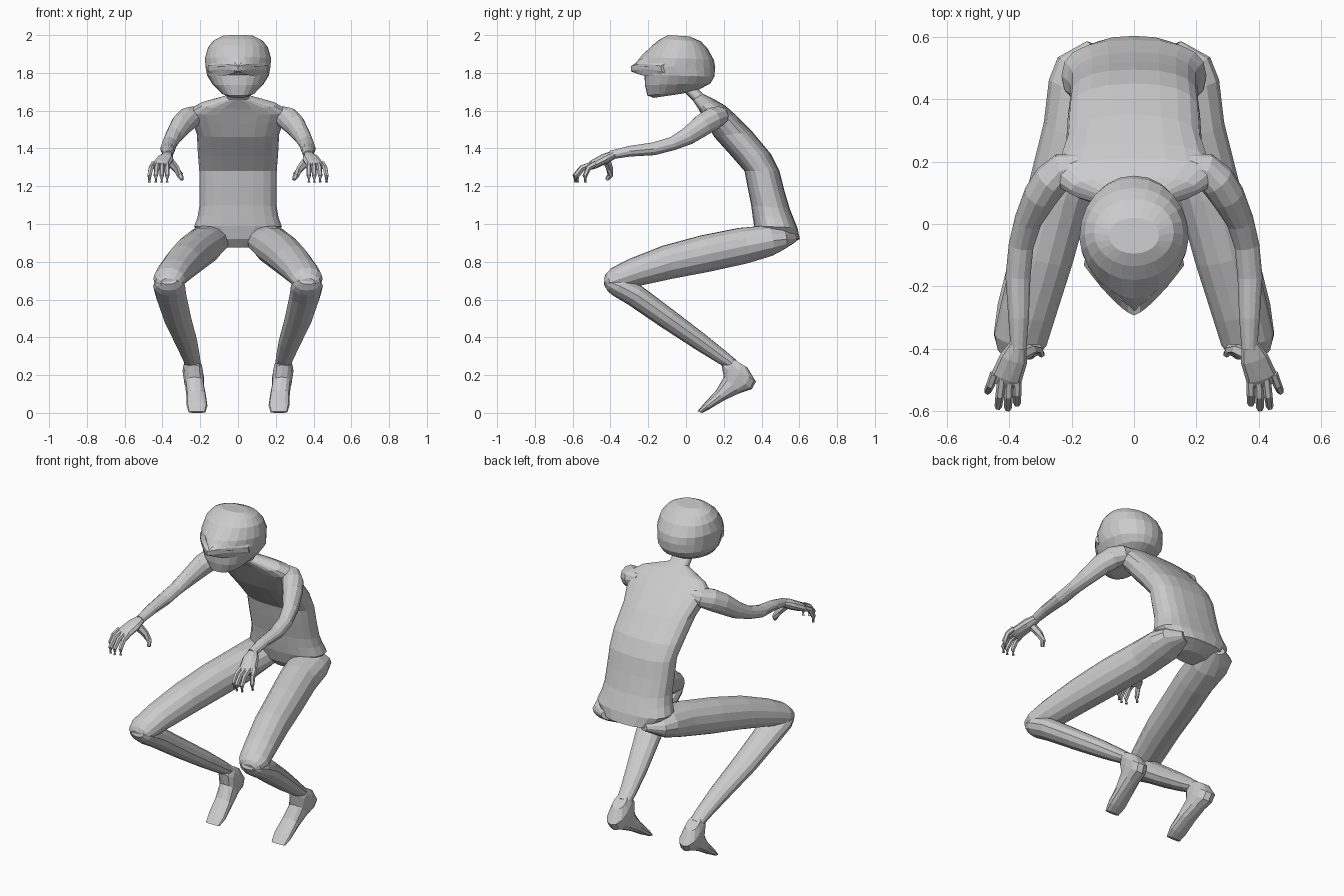
import bpy, bmesh, math
from mathutils import Vector


def loft(name, rings, mirror=False):
    """Skin a list of equal-length point rings, capping both ends."""
    bm = bmesh.new()
    rows = [[bm.verts.new(p) for p in r] for r in rings]
    n = len(rows[0])
    for a, b in zip(rows, rows[1:]):
        for i in range(n):
            j = (i + 1) % n
            bm.faces.new((a[i], a[j], b[j], b[i]))
    bm.faces.new(rows[0])
    bm.faces.new(rows[-1])
    bmesh.ops.recalc_face_normals(bm, faces=bm.faces)
    me = bpy.data.meshes.new(name)
    bm.to_mesh(me)
    bm.free()
    ob = bpy.data.objects.new(name, me)
    bpy.context.collection.objects.link(ob)
    if mirror:
        ob.modifiers.new("mirror", 'MIRROR')
    return ob


def spow(v, e):
    return math.copysign(abs(v) ** (2 / e), v)


def slab(fy, fz, by, bz, w, cx=0.0, e_front=2.5, e_back=2.5, n=20):
    """Rounded ring in the plane through a front and a back point (y, z)."""
    mid = Vector((cx, (fy + by) / 2, (fz + bz) / 2))
    half = Vector((0, (by - fy) / 2, (bz - fz) / 2))
    pts = []
    for i in range(n):
        a = 2 * math.pi * i / n
        c, s = math.cos(a), math.sin(a)
        e = e_back if s > 0 else e_front
        pts.append(mid + half * spow(s, e) + Vector((w * spow(c, e), 0, 0)))
    return pts


def limb(name, path, n=12, mirror=True):
    """Tube along (x, y, z, half width, half height) points."""
    pts = [Vector(p[:3]) for p in path]
    rings = []
    for i, p in enumerate(path):
        t = (pts[min(i + 1, len(pts) - 1)] - pts[max(i - 1, 0)]).normalized()
        side = t.cross(Vector((0, 0, 1))).normalized()
        up = side.cross(t)
        rings.append([pts[i] + side * p[3] * math.cos(2 * math.pi * k / n)
                      + up * p[4] * math.sin(2 * math.pi * k / n) for k in range(n)])
    return loft(name, rings, mirror)


# Torso, bent forward, from crotch to neck
loft("torso", [slab(*r) for r in (
    (0.42, 0.875, 0.53, 0.885, 0.09),
    (0.38, 0.92, 0.603, 0.92, 0.175),
    (0.36, 0.99, 0.59, 0.98, 0.232),
    (0.352, 1.045, 0.57, 1.03, 0.214),
    (0.345, 1.10, 0.55, 1.08, 0.205),
    (0.325, 1.20, 0.52, 1.18, 0.205),
    (0.31, 1.28, 0.495, 1.28, 0.205),
    (0.24, 1.36, 0.45, 1.37, 0.212),
    (0.15, 1.46, 0.35, 1.49, 0.218),
    (0.11, 1.53, 0.26, 1.58, 0.245),
    (0.085, 1.575, 0.21, 1.625, 0.262),
    (0.065, 1.61, 0.15, 1.66, 0.20),
    (0.035, 1.655, 0.09, 1.69, 0.06),
    (-0.03, 1.72, 0.03, 1.75, 0.05))])

# Helmet-like head with a pointed brow
head = (
    (-0.17, 1.668, -0.02, 1.69, 0.055, 2.2),
    (-0.205, 1.68, 0.07, 1.712, 0.09, 2.4),
    (-0.217, 1.735, 0.13, 1.745, 0.135, 2.4),
    (-0.22, 1.79, 0.15, 1.78, 0.163, 2.2),
    (-0.28, 1.835, 0.155, 1.83, 0.172, 1.5),
    (-0.24, 1.885, 0.147, 1.87, 0.175, 1.7),
    (-0.18, 1.945, 0.115, 1.928, 0.158, 2.0),
    (-0.135, 1.98, 0.08, 1.966, 0.128, 2.0),
    (-0.095, 2.0, 0.02, 1.993, 0.08, 2.0))
loft("head", [slab(*r[:5], e_front=r[5], e_back=2.1, n=24) for r in head])

# Wrap-around visor swept across the face
visor = []
for i in range(17):
    t = i / 8 - 1
    a = abs(t)
    x, y = 0.157 * t, -0.28 + 0.16 * a ** 1.35
    top = 1.84 + 0.048 * math.sin(math.pi * min(a * 0.85, 1)) - 0.012 * a ** 3
    bot = 1.805 - 0.022 * math.sin(math.pi * a * 0.8) + 0.008 * a ** 6
    mid = (top + bot) / 2
    visor.append([(x, y + 0.01, top), (x * 1.02, y - 0.013, mid + 0.012),
                  (x * 1.02, y - 0.01, mid - 0.015),
                  (x, y + 0.005, bot), (x * 0.75, y + 0.07, mid)])
loft("visor", visor)

# Arms
limb("arm", [
    (0.17, 0.185, 1.585, 0.04, 0.035),
    (0.225, 0.175, 1.573, 0.055, 0.052),
    (0.265, 0.14, 1.557, 0.058, 0.062),
    (0.30, 0.09, 1.525, 0.055, 0.06),
    (0.34, 0.01, 1.466, 0.044, 0.048),
    (0.362, -0.07, 1.426, 0.04, 0.036),
    (0.372, -0.17, 1.398, 0.04, 0.034),
    (0.37, -0.30, 1.385, 0.033, 0.028),
    (0.37, -0.40, 1.365, 0.025, 0.023)])

# Hands: palm, four drooping fingers and a thumb
limb("palm", [
    (0.37, -0.38, 1.368, 0.025, 0.022),
    (0.385, -0.43, 1.345, 0.045, 0.028),
    (0.408, -0.49, 1.315, 0.05, 0.024),
    (0.415, -0.515, 1.30, 0.042, 0.016)], 10)
for i, (reach, spread) in enumerate(((0.09, 0.0), (0.105, 0.005), (0.10, 0.012), (0.06, 0.022))):
    x, y = 0.375 + i * 0.024, -0.49 + 0.01 * (i == 3)
    limb("finger", [
        (x, y, 1.318, 0.015, 0.017),
        (x + spread * 0.6, y - reach * 0.6, 1.298, 0.014, 0.015),
        (x + spread, y - reach + 0.005, 1.255, 0.012, 0.013),
        (x + spread, y - reach + 0.008, 1.22, 0.008, 0.008)], 6)
limb("thumb", [
    (0.365, -0.42, 1.335, 0.024, 0.024),
    (0.33, -0.405, 1.295, 0.02, 0.02),
    (0.308, -0.40, 1.26, 0.016, 0.018),
    (0.295, -0.42, 1.235, 0.01, 0.01)], 6)

# Thighs and shins
limb("thigh", [
    (0.115, 0.57, 0.925, 0.04, 0.025),
    (0.145, 0.50, 0.92, 0.105, 0.06),
    (0.16, 0.44, 0.912, 0.115, 0.083),
    (0.185, 0.30, 0.885, 0.107, 0.098),
    (0.24, 0.10, 0.843, 0.102, 0.10),
    (0.29, -0.10, 0.797, 0.097, 0.092),
    (0.34, -0.28, 0.742, 0.09, 0.076),
    (0.364, -0.37, 0.708, 0.086, 0.064),
    (0.369, -0.41, 0.692, 0.068, 0.046),
    (0.369, -0.428, 0.688, 0.04, 0.025)], 14)
limb("shin", [
    (0.368, -0.428, 0.70, 0.045, 0.02),
    (0.366, -0.40, 0.69, 0.072, 0.046),
    (0.365, -0.36, 0.673, 0.085, 0.058),
    (0.355, -0.27, 0.622, 0.083, 0.061),
    (0.32, -0.10, 0.50, 0.075, 0.056),
    (0.275, 0.07, 0.38, 0.061, 0.048),
    (0.248, 0.19, 0.295, 0.048, 0.038),
    (0.24, 0.25, 0.255, 0.043, 0.03)], 12)

# Feet on tiptoe, from toe to ankle
loft("foot", [slab(*r, n=12) for r in (
    (0.06, 0.008, 0.085, 0.0, 0.045, 0.217),
    (0.10, 0.055, 0.125, 0.02, 0.055, 0.217),
    (0.16, 0.12, 0.205, 0.068, 0.052, 0.222),
    (0.20, 0.19, 0.285, 0.105, 0.05, 0.23),
    (0.188, 0.255, 0.348, 0.125, 0.054, 0.235),
    (0.205, 0.28, 0.37, 0.165, 0.054, 0.24),
    (0.24, 0.292, 0.325, 0.24, 0.038, 0.242))], mirror=True)
